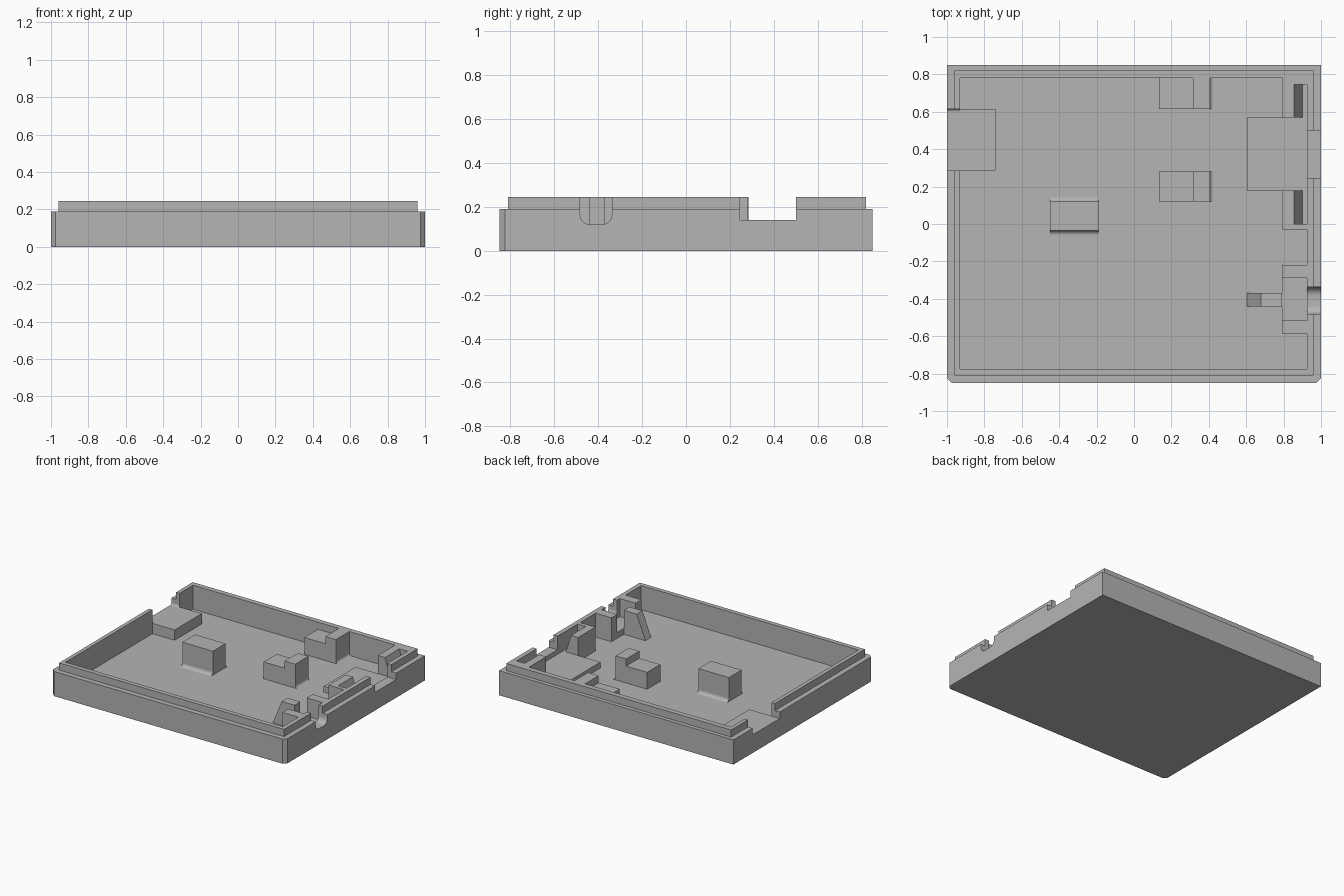
import bpy, bmesh
from math import sin, cos, pi

cube = bpy.data.objects.get("Cube")
if cube:
    bpy.data.objects.remove(cube, do_unlink=True)

grey = bpy.data.materials.new("plain_grey")
grey.use_nodes = True
COLOUR = (0.46, 0.46, 0.46, 1)
grey.diffuse_color = COLOUR
grey.node_tree.nodes["Principled BSDF"].inputs["Base Color"].default_value = COLOUR

FLOOR, RIM, TOP = 0.06, 0.19, 0.245
LEDGE, PORT = 0.105, 0.14
parts = []


def prism(name, axis, points, lo, hi):
    """Extrude a 2D outline along an axis (outline uses the other two axes in order)."""
    def place(p, d):
        return {"x": (d, p[0], p[1]), "y": (p[0], d, p[1]), "z": (p[0], p[1], d)}[axis]
    bm = bmesh.new()
    a = [bm.verts.new(place(p, lo)) for p in points]
    b = [bm.verts.new(place(p, hi)) for p in points]
    bm.faces.new(a)
    bm.faces.new(b)
    n = len(points)
    for i in range(n):
        j = (i + 1) % n
        bm.faces.new((a[i], a[j], b[j], b[i]))
    bmesh.ops.recalc_face_normals(bm, faces=bm.faces)
    mesh = bpy.data.meshes.new(name)
    bm.to_mesh(mesh)
    bm.free()
    mesh.materials.append(grey)
    obj = bpy.data.objects.new(name, mesh)
    bpy.context.collection.objects.link(obj)
    parts.append(obj)
    return obj


def box(name, x0, x1, y0, y1, z0, z1):
    return prism(name, "z", [(x0, y0), (x1, y0), (x1, y1), (x0, y1)], z0, z1)


def fillet(name, axis, base, z, r, side, lo, hi):
    """Concave strip between an upright face and the surface below it."""
    arc = [(base + side * r * (1 - cos(t)), z + r * (1 - sin(t)))
           for t in [i * pi / 12 for i in range(7)]]
    return prism(name, axis, [(base, z)] + [(base + side * r, z)] + arc[::-1], lo, hi)


def boolean(target, tool, operation):
    mod = target.modifiers.new("join_cut", "BOOLEAN")
    mod.operation, mod.solver, mod.object = operation, "EXACT", tool
    bpy.context.view_layer.update()
    deps = bpy.context.evaluated_depsgraph_get()
    mesh = bpy.data.meshes.new_from_object(target.evaluated_get(deps))
    target.modifiers.clear()
    target.data = mesh
    parts.remove(tool)
    bpy.data.objects.remove(tool, do_unlink=True)


# Tray: chamfered front corners, stepped lip, hollow inside
c = 0.025
tray = prism("tray", "z", [(-1, 0.85), (-1, -0.85 + c), (-1 + c, -0.85),
                           (1 - c, -0.85), (1, -0.85 + c), (1, 0.85)], 0, RIM)
boolean(tray, box("lip", -0.96, 0.96, -0.81, 0.82, 0.1, TOP), "UNION")
boolean(tray, box("cavity", -0.93, 0.925, -0.775, 0.78, FLOOR, 1), "DIFFERENCE")

# Wall openings: left port, right port and rounded cable slot
boolean(tray, box("left_port", -1.1, -0.9, 0.285, 0.615, PORT, 1), "DIFFERENCE")
boolean(tray, box("right_port", 0.9, 1.1, 0.245, 0.5, PORT, 1), "DIFFERENCE")
r, mid, half, low = 0.045, -0.41, 0.072, 0.12
arc = [(mid + half - r + r * sin(t), low + r - r * cos(t))
       for t in [i * pi / 12 for i in range(7)]]
outline = arc + [(mid + half, 1), (mid - half, 1)] + [(2 * mid - y, z) for y, z in arc[::-1]]
boolean(tray, prism("cable_slot", "x", outline, 0.9, 1.1), "DIFFERENCE")
fillet("left_port_fillet", "x", 0.615, PORT, 0.015, -1, -1, -0.93)

# Port ledges
box("left_ledge", -0.935, -0.74, 0.285, 0.615, FLOOR - 0.01, PORT)
box("right_ledge", 0.605, 0.93, 0.18, 0.57, FLOOR - 0.01, LEDGE)

# Bosses beside the right ledge, each with a sloped pocket
for name, y0, y1, p0, p1 in (("rear_boss", 0.57, 0.78, 0.57, 0.745),
                             ("front_boss", -0.03, 0.18, 0.0, 0.18)):
    boss = box(name, 0.795, 0.925, y0, y1, FLOOR - 0.01, TOP)
    e0 = p0 - 0.05 if p0 == y0 else p0
    e1 = p1 + 0.05 if p1 == y1 else p1
    pocket = prism("pocket", "y", [(0.855, TOP), (0.9, LEDGE), (0.95, LEDGE),
                                   (0.95, 0.5), (0.855, 0.5)], e0, e1)
    boolean(boss, pocket, "DIFFERENCE")

# Cable clamp: two ribs, a low pad and a sloped brace
box("clamp_rib_rear", 0.79, 0.925, -0.29, -0.22, FLOOR - 0.01, TOP)
box("clamp_rib_front", 0.79, 0.925, -0.585, -0.515, FLOOR - 0.01, TOP)
box("clamp_pad", 0.79, 0.925, -0.52, -0.285, FLOOR - 0.01, LEDGE)
prism("clamp_brace", "y", [(0.605, FLOOR), (0.79, FLOOR), (0.79, TOP), (0.68, TOP)], -0.44, -0.37)

# Stepped posts with a filleted foot
for name, y0, y1 in (("rear_post", 0.615, 0.785), ("middle_post", 0.12, 0.28)):
    prism(name, "y", [(0.135, FLOOR - 0.01), (0.405, FLOOR - 0.01), (0.405, TOP),
                      (0.315, TOP), (0.315, RIM), (0.135, RIM)], y0, y1)
    fillet(name + "_foot", "y", 0.405, FLOOR, 0.02, 1, y0, min(y1, 0.78))

# Block support with filleted feet
box("support_block", -0.45, -0.19, -0.035, 0.12, FLOOR - 0.01, TOP)
fillet("support_foot_front", "x", -0.035, FLOOR, 0.025, -1, -0.45, -0.19)
fillet("support_foot_rear", "x", 0.12, FLOOR, 0.025, 1, -0.45, -0.19)

# Smooth the rounded parts, keep edges sharp
bpy.ops.object.select_all(action="DESELECT")
for obj in parts:
    obj.select_set(True)
bpy.context.view_layer.objects.active = tray
bpy.ops.object.shade_smooth_by_angle(angle=pi / 6)
